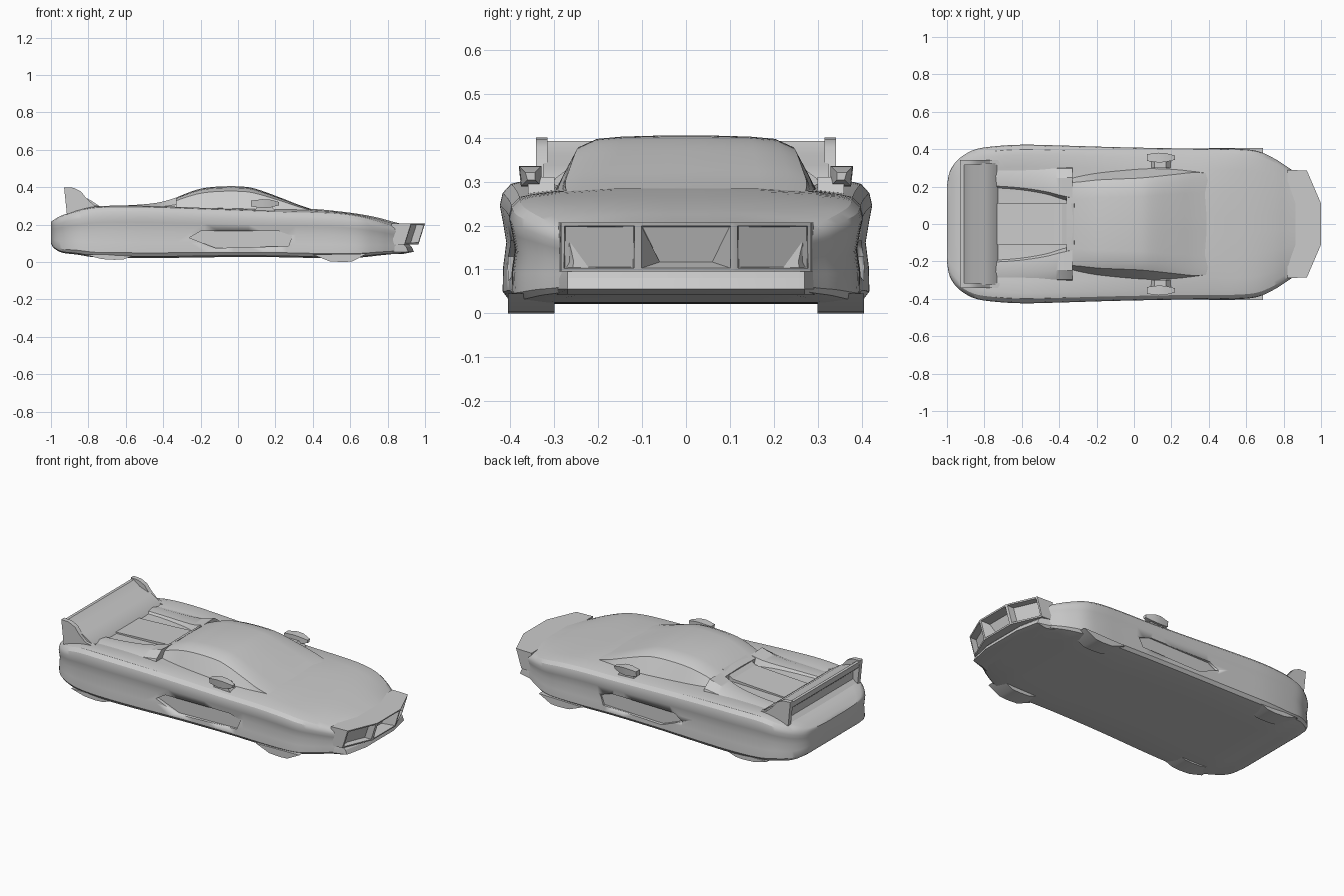
import bpy, bmesh
from mathutils import Vector

if "Cube" in bpy.data.objects:
    bpy.data.objects.remove(bpy.data.objects["Cube"])

grey = bpy.data.materials.new("plain grey")
grey.use_nodes = True
grey.diffuse_color = (0.6, 0.6, 0.6, 1)
grey.node_tree.nodes["Principled BSDF"].inputs["Base Color"].default_value = (0.6, 0.6, 0.6, 1)


def finish(name, bm, angle=0.5):
    """Turn a bmesh into a named, shaded object."""
    bmesh.ops.recalc_face_normals(bm, faces=bm.faces)
    mesh = bpy.data.meshes.new(name)
    bm.to_mesh(mesh)
    bm.free()
    mesh.materials.append(grey)
    ob = bpy.data.objects.new(name, mesh)
    bpy.context.collection.objects.link(ob)
    bpy.ops.object.select_all(action="DESELECT")
    ob.select_set(True)
    bpy.context.view_layer.objects.active = ob
    bpy.ops.object.shade_smooth_by_angle(angle=angle)
    return ob


def smooth_rows(rows, steps=4):
    """Catmull-Rom refinement of a table of stations."""
    out = []
    for i in range(len(rows) - 1):
        quad = [rows[max(i - 1, 0)], rows[i], rows[i + 1], rows[min(i + 2, len(rows) - 1)]]
        for s in range(steps):
            t = s / steps
            out.append([b + 0.5 * t * (c - a + t * (2*a - 5*b + 4*c - d + t * (3*(b - c) + d - a)))
                        for a, b, c, d in zip(*quad)])
    return out + [list(rows[-1])]


def loft(name, sections, angle=0.5):
    """Skin closed rings of points and cap both ends."""
    bm = bmesh.new()
    rings = [[bm.verts.new(p) for p in sec] for sec in sections]
    n = len(rings[0])
    for a, b in zip(rings, rings[1:]):
        for i in range(n):
            j = (i + 1) % n
            bm.faces.new((a[i], a[j], b[j], b[i]))
    bm.faces.new(rings[0])
    bm.faces.new(rings[-1])
    return finish(name, bm, angle)


def mirrored_ring(x, half):
    """Full ring from half-section points running bottom to top."""
    return [(x, y, z) for y, z in half] + [(x, -y, z) for y, z in reversed(half)]


def prism(name, outline, axis, lo, hi):
    """Extrude a 2D outline: axis 1 takes (x, z) points, axis 2 takes (x, y)."""
    put = lambda p, h: (p[0], h, p[1]) if axis == 1 else (p[0], p[1], h)
    return loft(name, [[put(p, h) for p in outline] for h in (lo, hi)])


# Body shell: x, half width, underside, shoulder height, deck height
body = [
    (-1.0, .20, .10, .215, .21), (-.985, .28, .075, .225, .225), (-.94, .345, .05, .25, .25),
    (-.86, .395, .04, .275, .27), (-.76, .414, .025, .297, .28), (-.60, .424, .022, .302, .285),
    (-.40, .42, .022, .298, .29), (-.10, .411, .026, .286, .29), (.20, .405, .026, .274, .288),
    (.40, .403, .022, .270, .284), (.55, .402, .022, .262, .27), (.66, .39, .025, .245, .255),
    (.75, .35, .035, .222, .237), (.82, .305, .042, .20, .218), (.88, .265, .05, .185, .203)]


def body_half(w, zb, zs, zt):
    h = zs - zb
    return [(.45 * w, zb), (.80 * w, zb), (.95 * w, zb + .03 * h), (.985 * w, zb + .10 * h),
            (.982 * w, zb + .3 * h), (.965 * w, zb + .5 * h), (.985 * w, zb + .68 * h),
            (w, zb + .80 * h), (.985 * w, zb + .90 * h), (.94 * w, zb + .975 * h),
            (.87 * w, zs), (.72 * w, (zs + zt) / 2), (.4 * w, zt), (.1 * w, zt)]


shell = loft("body_shell", [mirrored_ring(r[0], body_half(*r[1:])) for r in smooth_rows(body)])

# Door side hollows, cut on both sides
for side in (1, -1):
    cutter = prism("hollow_cutter", [(-.26, .13), (-.2, .165), (.22, .165), (.29, .14),
                                     (.27, .085), (-.12, .075)], 1, side * .385, side * .5)
    mod = shell.modifiers.new("hollow", "BOOLEAN")
    mod.operation, mod.object = "DIFFERENCE", cutter
    bpy.context.view_layer.objects.active = shell
    bpy.ops.object.modifier_apply(modifier=mod.name)
    bpy.data.objects.remove(cutter)

# Cabin: x, base half width, roof half width, roof height
cabin = [(-.36, .275, .20, .33), (-.29, .285, .205, .362), (-.2, .295, .215, .392),
         (-.1, .305, .22, .404), (.02, .315, .225, .404), (.1, .318, .232, .39),
         (.22, .315, .245, .347), (.32, .305, .255, .308), (.42, .28, .25, .274)]


def cabin_half(b, r, z):
    low = .24
    d = z - low
    return [(.5 * b, low), (b, low), (b + (r - b) * .45, low + d * .5), (r + .02, low + d * .84),
            (r - .02, low + d * .95), (r * .65, z - .003), (r * .15, z)]


loft("cabin", [mirrored_ring(r[0], cabin_half(*r[1:])) for r in smooth_rows(cabin)])

# Engine cover behind the cabin, with a steep rear window vent
prism("engine_cover", [(-.76, .26), (-.76, .288), (-.5, .3), (-.385, .307), (-.32, .35),
                       (-.3, .26)], 1, -.11, .11)

# Buttresses sweeping from the roof to the rear wings
for side, label in ((1, "left"), (-1, "right")):
    rows = [(-.78, .285, .265, .297), (-.62, .285, .255, .302), (-.48, .28, .235, .311),
            (-.4, .277, .215, .324), (-.33, .278, .2, .345)]
    loft(label + "_buttress", [[(x, side * (o + .04), .25), (x, side * (o + .02), (z + .27) / 2),
                                (x, side * (o - .03), z), (x, side * (i - .06), z - .004),
                                (x, side * (i - .1), .25)] for x, o, i, z in smooth_rows(rows)])

    # Wing end plates
    prism(label + "_wing_end_plate",
          [(-.91, .21), (-.93, .40), (-.88, .397), (-.84, .378), (-.81, .34), (-.77, .305),
           (-.72, .295), (-.72, .25)], 1, side * .315, side * .342)

    # Door mirrors on short arms
    loft(label + "_mirror", [[(x, side * y, z) for y, z in
                              ((.345 - s, .305 - s), (.36 + s, .305 - s),
                               (.365 + s, .32 + s), (.345 - s, .32 + s))]
                             for x, s in ((.07, .008), (.13, .016), (.17, .014), (.22, .001))])
    prism(label + "_mirror_arm", [(.08, .26), (.11, .31), (.17, .31), (.21, .26)],
          1, side * .30, side * .36)

    # Covered wheel bulges under the sills
    for x, low, end in ((-.66, .012, "rear"), (.56, .0, "front")):
        prism(label + "_" + end + "_wheel_bulge",
              [(x - .16, .04), (x - .07, low + .004), (x, low), (x + .05, low + .003),
               (x + .13, .045)], 1, side * .30, side * .405)

# Rear wing, rising to a hooked trailing edge
prism("rear_wing", [(-.72, .27), (-.735, .295), (-.80, .338), (-.87, .362), (-.91, .392),
                    (-.927, .392), (-.925, .36), (-.885, .325), (-.885, .28), (-.92, .25)],
      1, -.325, .325)

# Nose block with a raked front
plan = [(.82, -.29), (.91, -.285), (.985, -.11), (.985, .11), (.91, .285), (.82, .29)]
bm = bmesh.new()
rings = [[bm.verts.new((x + (dx if x > .85 else 0), y, z)) for x, y in plan]
         for z, dx in ((.095, -.02), (.207, .015))]
fronts = []
for i in range(6):
    j = (i + 1) % 6
    face = bm.faces.new((rings[0][i], rings[0][j], rings[1][j], rings[1][i]))
    if i in (1, 2, 3):
        fronts.append(face)
bm.faces.new(rings[0])
bm.faces.new(rings[1])
bmesh.ops.recalc_face_normals(bm, faces=bm.faces)
bmesh.ops.inset_individual(bm, faces=fronts, thickness=.012)
# Sink the lamps and the grille; the grille narrows to a trapezoid
for face in fronts:
    centre = face.calc_center_median()
    grille = abs(centre.y) < .05
    inner = bmesh.ops.inset_individual(bm, faces=[face], thickness=.003)
    for v in face.verts:
        v.co += Vector((-.06 if grille else -.04, 0, 0))
        if grille and v.co.z < centre.z:
            v.co.y *= .6
            v.co.z += .012
finish("nose_frame", bm, .4)

# Front bumper lip below the nose
loft("front_lip", [[(x0, -.30, z), (x1, -.27, z), (x1 + .03, -.13, z), (x1 + .03, .13, z),
                    (x1, .27, z), (x0, .30, z)]
                   for x0, x1, z in ((.78, .85, .043), (.80, .91, .055), (.80, .9, .08),
                                     (.80, .88, .10))], .4)
